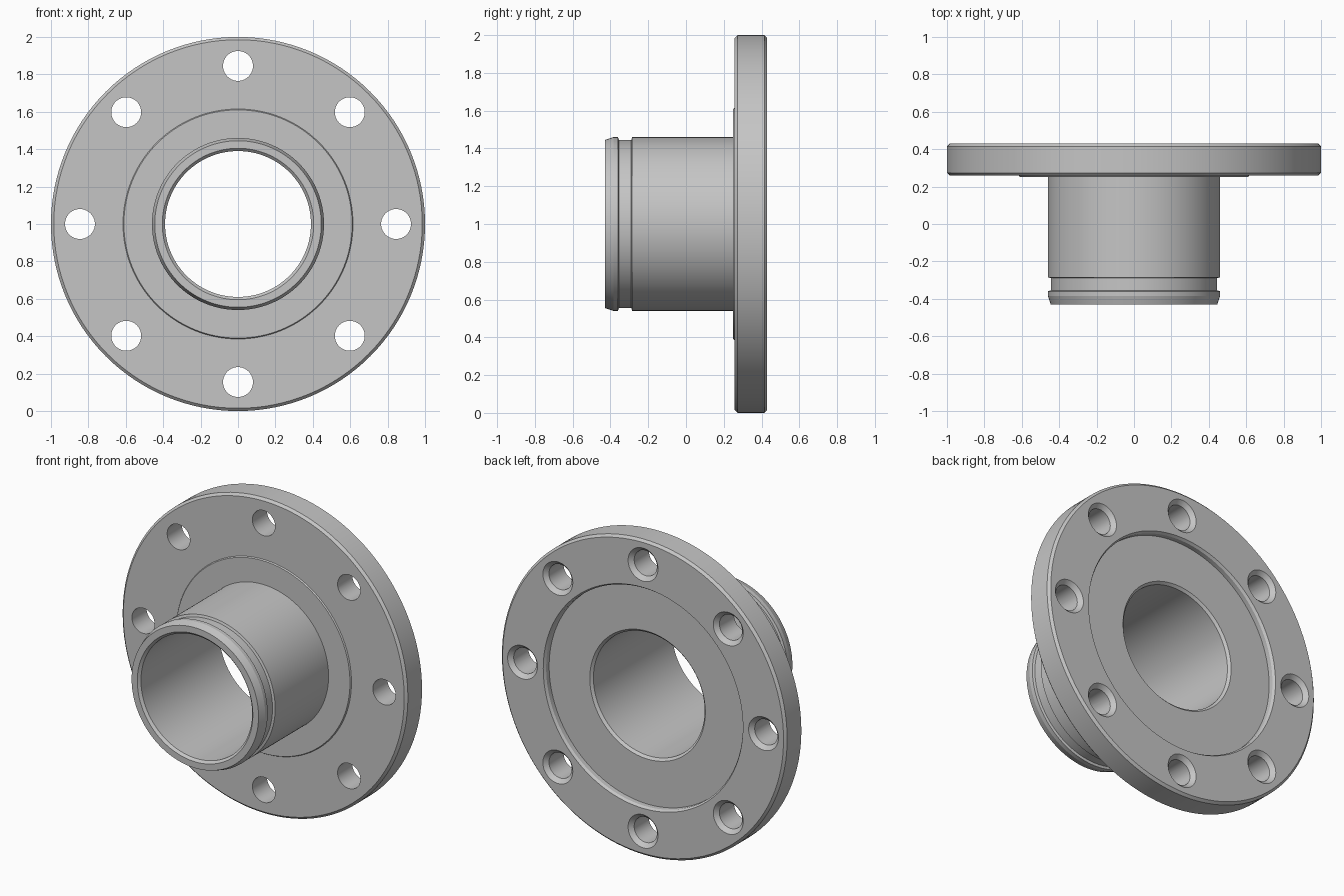
import bpy, bmesh, math

if "Cube" in bpy.data.objects:
    bpy.data.objects.remove(bpy.data.objects["Cube"], do_unlink=True)

# Plain grey metal
GREY = (0.56, 0.56, 0.56, 1)
metal = bpy.data.materials.new("grey_metal")
metal.use_nodes = True
metal.diffuse_color = GREY
metal.node_tree.nodes["Principled BSDF"].inputs["Base Color"].default_value = GREY


def turned(name, profile, segments, cx=0, cz=1):
    """Turn a closed (radius, y) profile about an axis parallel to y."""
    bm = bmesh.new()
    rings = []
    for i in range(segments):
        a = 2 * math.pi * i / segments
        rings.append([bm.verts.new((cx + r * math.cos(a), y, cz + r * math.sin(a)))
                      for r, y in profile])
    n = len(profile)
    for i in range(segments):
        p, q = rings[i], rings[(i + 1) % segments]
        for j in range(n):
            k = (j + 1) % n
            corners = list(dict.fromkeys((p[j], p[k], q[k], q[j])))
            if profile[j][0] or profile[k][0]:
                bm.faces.new(corners)
    bmesh.ops.remove_doubles(bm, verts=bm.verts, dist=1e-6)
    bmesh.ops.recalc_face_normals(bm, faces=bm.faces)
    mesh = bpy.data.meshes.new(name)
    bm.to_mesh(mesh)
    bm.free()
    mesh.materials.append(metal)
    obj = bpy.data.objects.new(name, mesh)
    bpy.context.collection.objects.link(obj)
    return obj


# Sleeve with seal groove, raised shoulder, flange disc and rear recess
flange = turned("flanged_sleeve", [
    (0.405, -0.43), (0.445, -0.43), (0.46, -0.385), (0.46, -0.36),   # sleeve lip
    (0.445, -0.355), (0.445, -0.29), (0.46, -0.285),                 # groove
    (0.46, 0.25), (0.61, 0.25), (0.615, 0.258),                      # shoulder
    (0.985, 0.258), (1.0, 0.273), (1.0, 0.415), (0.985, 0.43),       # rim
    (0.70, 0.43), (0.69, 0.415), (0.69, 0.385),                      # recess
    (0.405, 0.385), (0.39, 0.37), (0.39, -0.415),                    # bore
], 128)

# Eight bolt holes, countersunk at the back
HOLE = [(0, 0.2), (0.08, 0.2), (0.08, 0.405), (0.115, 0.44), (0.115, 0.5), (0, 0.5)]
for i in range(8):
    a = math.pi / 4 * i
    cutter = turned("hole_cutter", HOLE, 40, 0.845 * math.cos(a), 1 + 0.845 * math.sin(a))
    cutter.hide_render = True
    cut = flange.modifiers.new("bolt_hole", 'BOOLEAN')
    cut.operation = 'DIFFERENCE'
    cut.solver = 'EXACT'
    cut.object = cutter
    bpy.context.view_layer.objects.active = flange
    bpy.ops.object.modifier_apply(modifier=cut.name)
    bpy.data.objects.remove(cutter, do_unlink=True)

# Smooth round walls, crisp machined edges
bpy.ops.object.select_all(action='DESELECT')
flange.select_set(True)
bpy.context.view_layer.objects.active = flange
bpy.ops.object.shade_smooth_by_angle(angle=math.radians(15))
